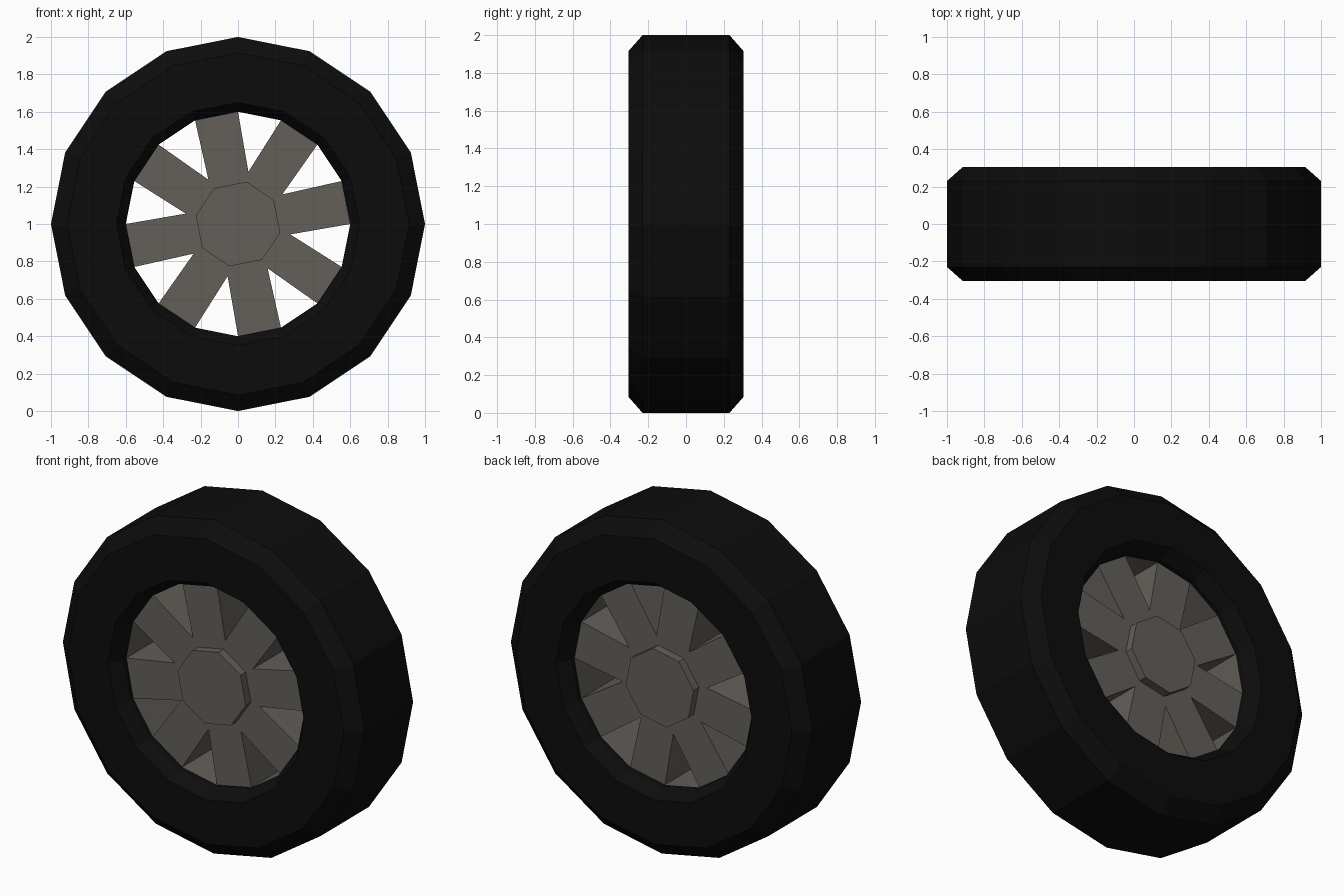
import bpy, bmesh
from math import cos, sin, radians

if "Cube" in bpy.data.objects:
    bpy.data.objects.remove(bpy.data.objects["Cube"])

STEP = 22.5          # sixteen-sided wheel
CENTRE_Z = 1.0
SPOKE_Y = 0.20       # half depth of spokes
HUB_Y = 0.25         # half depth of hub


def material(name, colour):
    mat = bpy.data.materials.new(name)
    mat.diffuse_color = (*colour, 1)
    mat.use_nodes = True
    mat.node_tree.nodes["Principled BSDF"].inputs["Base Color"].default_value = mat.diffuse_color
    return mat


def polar(bm, r, deg, y):
    a = radians(deg)
    return bm.verts.new((r * cos(a), y, CENTRE_Z + r * sin(a)))


def finish(bm, name, mat):
    mesh = bpy.data.meshes.new(name)
    bmesh.ops.recalc_face_normals(bm, faces=bm.faces)
    bm.to_mesh(mesh)
    bm.free()
    mesh.materials.append(mat)
    obj = bpy.data.objects.new(name, mesh)
    bpy.context.collection.objects.link(obj)
    return obj


rubber = material("rubber", (0.0038, 0.0038, 0.0038))
metal = material("metal", (0.125, 0.115, 0.10))

# Tyre: chamfered profile (radius, y) spun around the axle, closed by a hidden seat for the rim
half = [(0.62, -SPOKE_Y), (0.60, -SPOKE_Y), (0.60, -0.23), (0.65, -0.305),
        (0.915, -0.305), (1.0, -0.23)]
profile = half + [(r, -y) for r, y in reversed(half)]
bm = bmesh.new()
rings = [[polar(bm, r, i * STEP, y) for r, y in profile] for i in range(16)]
for i in range(16):
    a, b = rings[i], rings[(i + 1) % 16]
    for j in range(len(profile)):
        k = (j + 1) % len(profile)
        bm.faces.new((a[j], a[k], b[k], b[j]))
finish(bm, "tyre", rubber)

# Spoked rim: octagonal centre, eight spokes and a band closing each gap
bm = bmesh.new()
sides = []
for y in (-SPOKE_Y, SPOKE_Y):
    tips = [polar(bm, 0.60, i * STEP, y) for i in range(16)]
    valleys = [polar(bm, 0.285, i * 45 - STEP / 2, y) for i in range(8)]
    bm.faces.new(valleys)
    for i in range(8):
        bm.faces.new((valleys[i], tips[2 * i], tips[2 * i + 1], valleys[(i + 1) % 8]))
    sides.append((tips, valleys))
(ft, fv), (bt, bv) = sides
for i in range(8):
    n = (i + 1) % 8
    a, b, c = 2 * i, 2 * i + 1, (2 * i + 2) % 16
    bm.faces.new((fv[i], ft[a], bt[a], bv[i]))
    bm.faces.new((ft[b], fv[n], bv[n], bt[b]))
    bm.faces.new((ft[a], ft[b], bt[b], bt[a]))
finish(bm, "spokes", metal)

bm = bmesh.new()
for i in range(8):
    bands = []
    for deg in ((2 * i + 1) * STEP, (2 * i + 2) * STEP):
        bands.append([polar(bm, r, deg, y) for r, y in
                      ((0.60, -SPOKE_Y), (0.60, SPOKE_Y), (0.62, SPOKE_Y), (0.62, -SPOKE_Y))])
    p, q = bands
    bm.faces.new(p)
    bm.faces.new(q)
    for j in range(4):
        k = (j + 1) % 4
        bm.faces.new((p[j], p[k], q[k], q[j]))
finish(bm, "rim_band", metal)

# Hub: raised octagon on both faces
bm = bmesh.new()
front = [polar(bm, 0.23, i * 45 - STEP / 2, -HUB_Y) for i in range(8)]
back = [polar(bm, 0.23, i * 45 - STEP / 2, HUB_Y) for i in range(8)]
bm.faces.new(front)
bm.faces.new(back)
for i in range(8):
    n = (i + 1) % 8
    bm.faces.new((front[i], front[n], back[n], back[i]))
finish(bm, "hub", metal)
